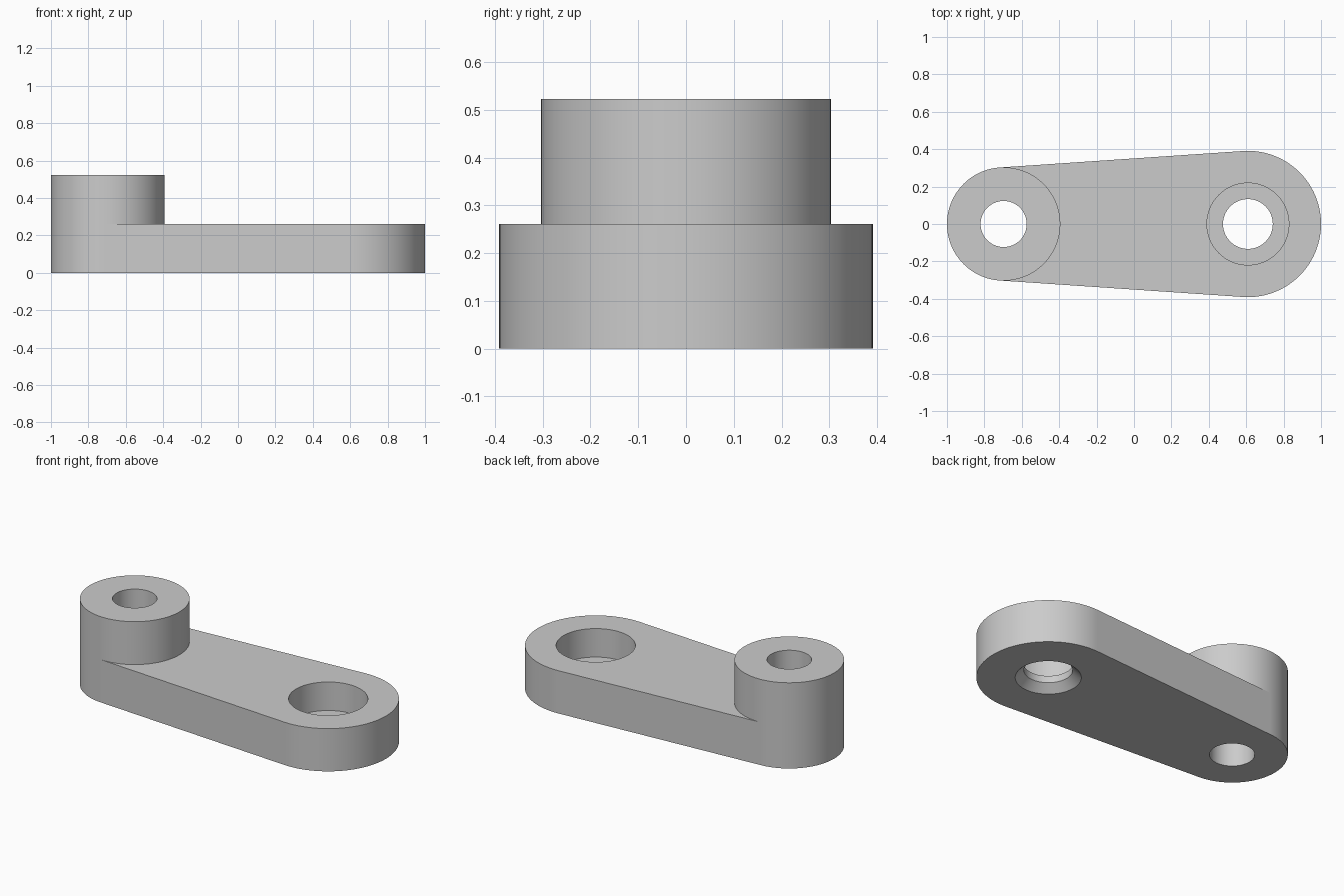
import bpy
import bmesh
from math import cos, sin, tau, radians

SEGMENTS = 128
SMALL_X, SMALL_R = -0.697, 0.303
LARGE_X, LARGE_R = 0.609, 0.391
ARM_TOP, BOSS_TOP = 0.261, 0.523

cube = bpy.data.objects.get("Cube")
if cube:
    bpy.data.objects.remove(cube, do_unlink=True)

steel = bpy.data.materials.new("plain grey")
steel.use_nodes = True
grey = (0.6, 0.6, 0.6, 1)
steel.diffuse_color = grey
steel.node_tree.nodes["Principled BSDF"].inputs["Base Color"].default_value = grey


def circle(x, r, keep=lambda c: True):
    angles = [tau * i / SEGMENTS for i in range(-SEGMENTS // 2, SEGMENTS // 2)]
    return [(x + r * cos(a), r * sin(a)) for a in angles if keep(cos(a))]


def make_object(name, bm):
    bmesh.ops.recalc_face_normals(bm, faces=bm.faces)
    mesh = bpy.data.meshes.new(name)
    bm.to_mesh(mesh)
    bm.free()
    mesh.materials.append(steel)
    obj = bpy.data.objects.new(name, mesh)
    bpy.context.collection.objects.link(obj)
    return obj


def loft(name, rings):
    """Solid through a stack of (outline, height) rings."""
    bm = bmesh.new()
    loops = [[bm.verts.new((x, y, z)) for x, y in pts] for pts, z in rings]
    for low, high in zip(loops, loops[1:]):
        n = len(low)
        for i in range(n):
            j = (i + 1) % n
            bm.faces.new((low[i], low[j], high[j], high[i]))
    bm.faces.new(loops[0])
    bm.faces.new(loops[-1])
    return make_object(name, bm)


def combine(target, other, operation):
    mod = target.modifiers.new(operation.lower(), "BOOLEAN")
    mod.operation = operation
    mod.solver = "EXACT"
    mod.object = other
    bpy.context.view_layer.objects.active = target
    bpy.ops.object.modifier_apply(modifier=mod.name)
    bpy.data.objects.remove(other, do_unlink=True)


# Tapered arm: two end arcs joined by tangent sides
lean = -(LARGE_R - SMALL_R) / (LARGE_X - SMALL_X)
large_arc = circle(LARGE_X, LARGE_R, lambda c: c >= lean)
small_arc = circle(SMALL_X, SMALL_R, lambda c: c < lean)
upper = [p for p in small_arc if p[1] > 0]
lower = [p for p in small_arc if p[1] <= 0]
outline = large_arc + upper + lower
arm = loft("lever_arm", [(outline, 0), (outline, ARM_TOP)])

# Raised boss on the small end
ring = circle(SMALL_X, SMALL_R)
combine(arm, loft("boss", [(ring, 0), (ring, BOSS_TOP)]), "UNION")

# Plain bore through the boss
bore = circle(SMALL_X, 0.123)
combine(arm, loft("boss_bore", [(bore, -0.1), (bore, 0.7)]), "DIFFERENCE")

# Stepped bore: chamfer below, narrow throat, wide counterbore above
steps = [(0.18, -0.1), (0.18, 0), (0.133, 0.045),
         (0.133, 0.087), (0.219, 0.087), (0.219, 0.4)]
cutter = loft("stepped_bore", [(circle(LARGE_X, r), z) for r, z in steps])
combine(arm, cutter, "DIFFERENCE")

# Smooth round walls, crisp edges
bpy.ops.object.select_all(action="DESELECT")
arm.select_set(True)
bpy.context.view_layer.objects.active = arm
bpy.ops.object.shade_smooth_by_angle(angle=radians(30))
